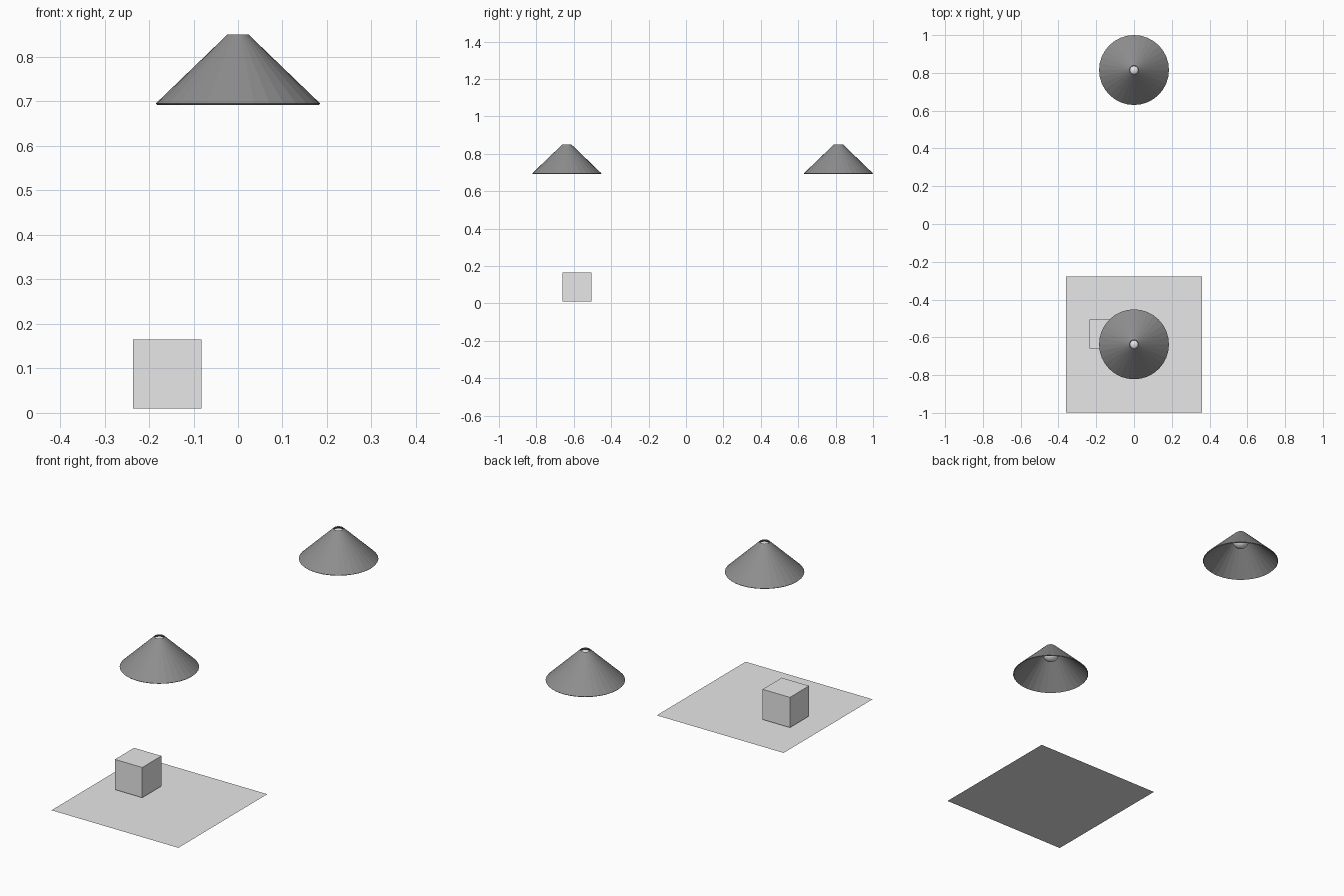
import bpy

cube = bpy.data.objects.get("Cube")
if cube:
    bpy.data.objects.remove(cube, do_unlink=True)


def make_material(name, value):
    mat = bpy.data.materials.new(name)
    mat.use_nodes = True
    colour = (value, value, value, 1)
    mat.diffuse_color = colour
    mat.node_tree.nodes["Principled BSDF"].inputs["Base Color"].default_value = colour
    return mat


light_grey = make_material("light grey", 0.8)
shade_grey = make_material("shade grey", 0.27)


def finish(name, mat):
    obj = bpy.context.object
    obj.name = name
    obj.data.materials.append(mat)
    return obj


# Floor and the small block floating just above it
bpy.ops.mesh.primitive_plane_add(size=0.72, location=(0, -0.637, 0))
finish("floor", light_grey)
bpy.ops.mesh.primitive_cube_add(size=0.155, location=(-0.159, -0.582, 0.0875))
finish("block", light_grey)


# Hanging lamp: thin open conical shade with a round bulb inside
def lamp(prefix, y):
    bpy.ops.mesh.primitive_cone_add(vertices=32, radius1=0.185, radius2=0.024,
                                    depth=0.155, end_fill_type='NOTHING',
                                    location=(0, y, 0.7725))
    shade = finish(prefix + "_lamp_shade", shade_grey)
    wall = shade.modifiers.new("wall", 'SOLIDIFY')
    wall.thickness = 0.004
    wall.offset = -1
    bpy.ops.mesh.primitive_uv_sphere_add(segments=32, ring_count=16, radius=0.04,
                                         location=(0, y, 0.808))
    finish(prefix + "_bulb", light_grey)
    bpy.ops.object.shade_smooth()


lamp("front", -0.637)
lamp("back", 0.815)
